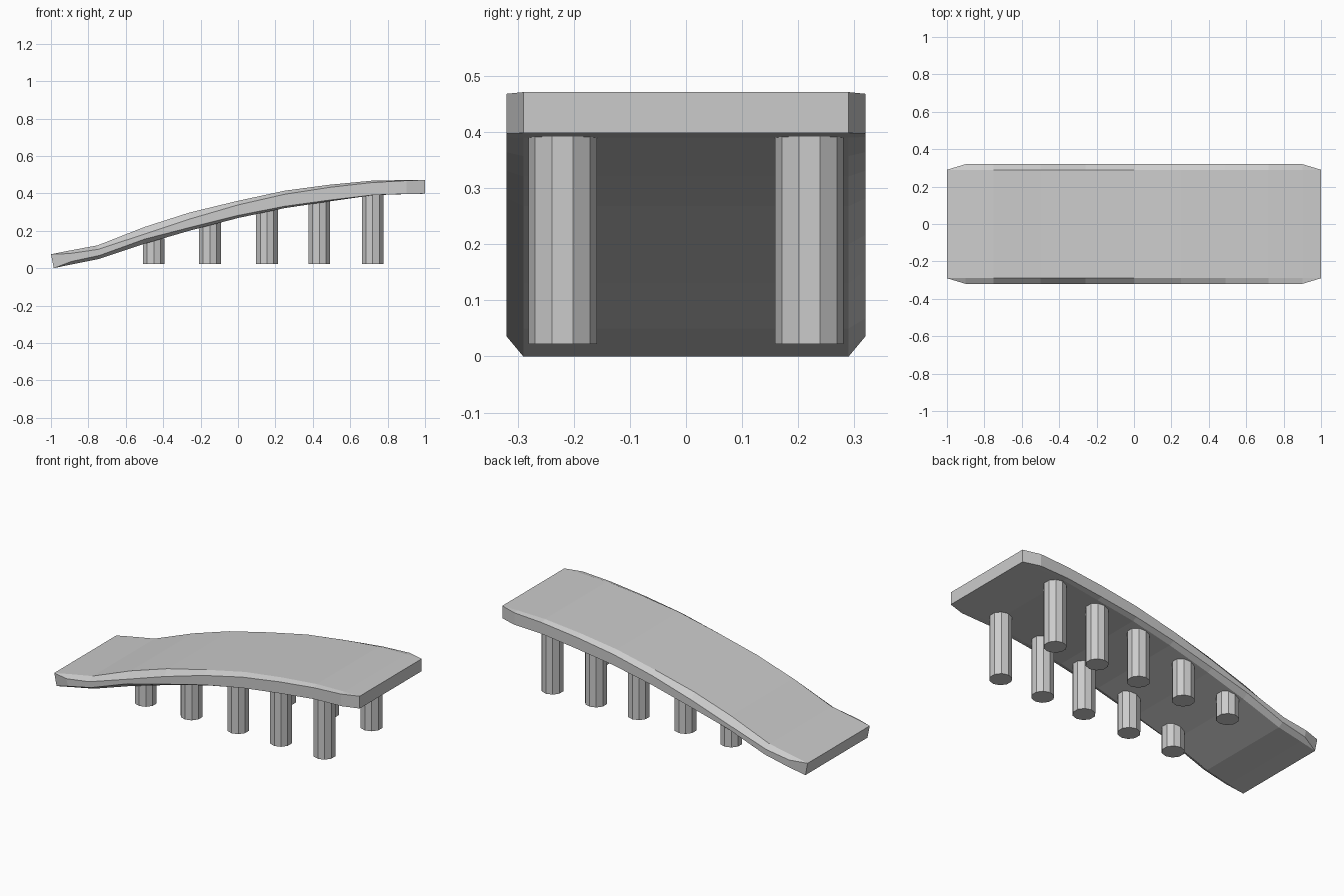
import bpy, bmesh

if "Cube" in bpy.data.objects:
    bpy.data.objects.remove(bpy.data.objects["Cube"])

# Deck stations: x top, z top, x bottom, z bottom, rim z top, rim z bottom
STATIONS = [
    (-1.00, .074, -.985, .000, .074, .000),
    (-.90, .094, -.89, .020, .078, .036),
    (-.75, .122, -.74, .050, .100, .068),
    (-.50, .220, -.50, .130, .182, .155),
    (-.26, .297, -.26, .200, .262, .217),
    (0.00, .360, 0.00, .268, .338, .282),
    (0.25, .414, 0.25, .321, .395, .331),
    (0.49, .446, 0.49, .357, .432, .364),
    (0.72, .468, 0.72, .390, .458, .391),
    (0.90, .471, 0.90, .396, .468, .397),
    (1.00, .471, 1.00, .398, .471, .398),
]
INNER, OUTER = .29, .32


def finish(bm, name):
    bmesh.ops.recalc_face_normals(bm, faces=bm.faces)
    mesh = bpy.data.meshes.new(name)
    bm.to_mesh(mesh)
    bm.free()
    obj = bpy.data.objects.new(name, mesh)
    bpy.context.collection.objects.link(obj)
    return obj


def underside(x):
    for a, b in zip(STATIONS, STATIONS[1:]):
        if a[2] <= x <= b[2]:
            return a[3] + (b[3] - a[3]) * (x - a[2]) / (b[2] - a[2])


# Curved deck lofted through the stations, rim narrowing to the clipped corners
bm = bmesh.new()
rings = []
for xt, zt, xb, zb, rt, rb in STATIONS:
    w = INNER if abs(xt) == 1 else OUTER
    ring = [(xt, -w, rt), (xt, -INNER, zt), (xt, INNER, zt), (xt, w, rt),
            (xb, w, rb), (xb, INNER, zb), (xb, -INNER, zb), (xb, -w, rb)]
    rings.append([bm.verts.new(p) for p in ring])
for a, b in zip(rings, rings[1:]):
    for i in range(8):
        j = (i + 1) % 8
        bm.faces.new((a[i], a[j], b[j], b[i]))
for r in (rings[0], rings[-1]):
    bm.faces.new(r)
bmesh.ops.remove_doubles(bm, verts=bm.verts, dist=.0005)
finish(bm, "ramp_deck")

# Two rows of ten-sided support posts
for n, x in enumerate((-.45, -.15, .155, .435, .72), 1):
    for side, y in (("front", -.22), ("back", .22)):
        bottom, top = .022, underside(x) + .015
        bpy.ops.mesh.primitive_cylinder_add(
            vertices=10, radius=.061, depth=top - bottom,
            location=(x, y, (top + bottom) / 2))
        bpy.context.object.name = f"{side}_post_{n}"
